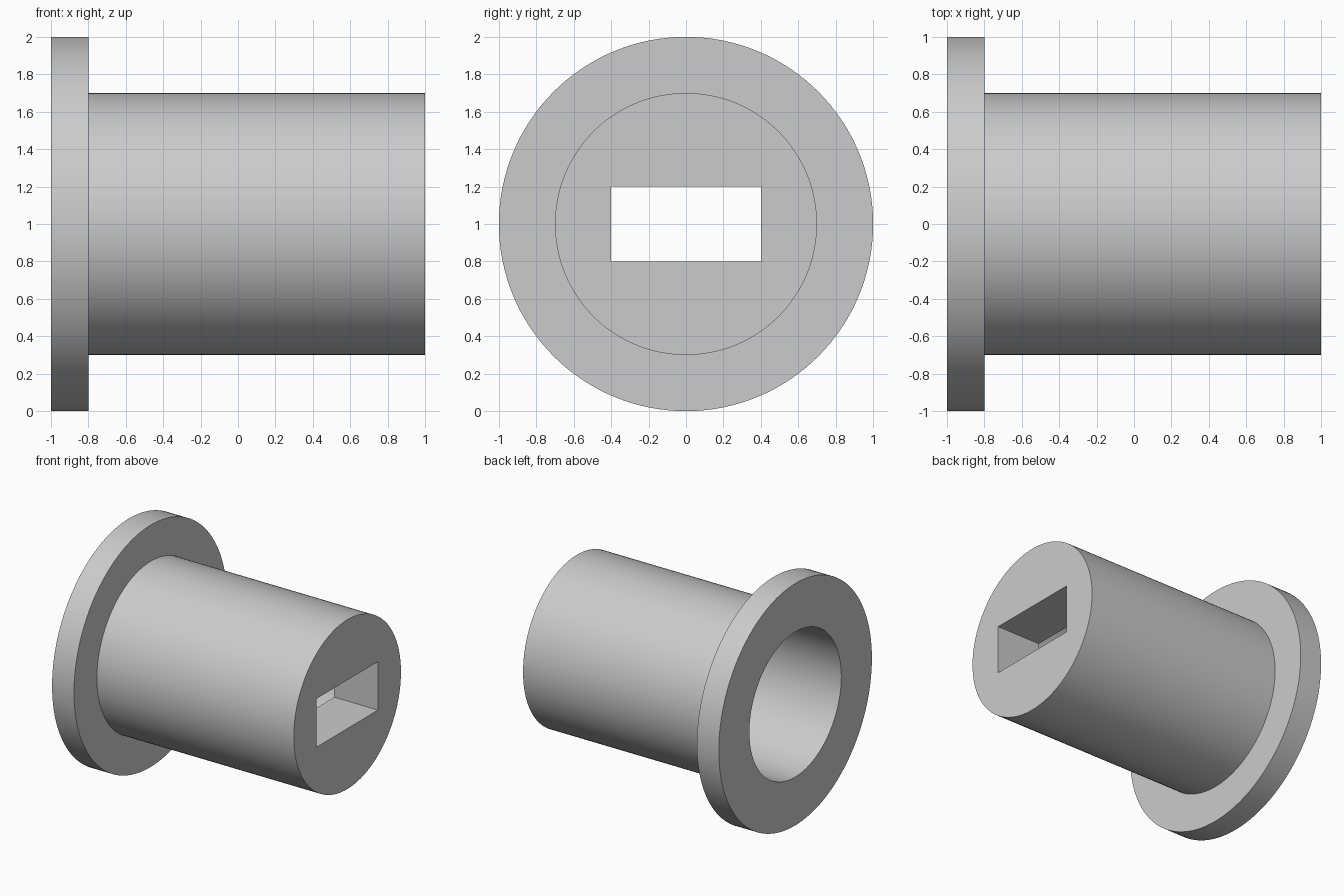
import bpy, bmesh, math
from mathutils import Matrix

cube = bpy.data.objects.get("Cube")
if cube:
    bpy.data.objects.remove(cube, do_unlink=True)

AXIS_Z = 1.0
SEGMENTS = 128

grey = bpy.data.materials.new("light_grey")
grey.use_nodes = True
colour = (0.6, 0.6, 0.6, 1)
grey.diffuse_color = colour
grey.node_tree.nodes["Principled BSDF"].inputs["Base Color"].default_value = colour


def make_object(name, bm):
    bmesh.ops.recalc_face_normals(bm, faces=bm.faces)
    mesh = bpy.data.meshes.new(name)
    bm.to_mesh(mesh)
    bm.free()
    obj = bpy.data.objects.new(name, mesh)
    bpy.context.collection.objects.link(obj)
    mesh.materials.append(grey)
    return obj


# Flanged sleeve with a blind bore: (x, radius) profile turned about the x axis
profile = [(0.6, 0), (0.6, 0.6), (-1, 0.6), (-1, 1), (-0.8, 1), (-0.8, 0.7), (1, 0.7), (1, 0)]
bm = bmesh.new()
points = [bm.verts.new((x, 0, AXIS_Z + r)) for x, r in profile]
edges = [bm.edges.new(pair) for pair in zip(points, points[1:])]
bmesh.ops.spin(bm, geom=points + edges, cent=(0, 0, AXIS_Z), axis=(1, 0, 0),
               angle=math.tau, steps=SEGMENTS)
bmesh.ops.remove_doubles(bm, verts=bm.verts, dist=0.0001)
sleeve = make_object("flanged_sleeve", bm)

# Rectangular slot through the end wall
bm = bmesh.new()
bmesh.ops.create_cube(bm, size=1, matrix=Matrix.Translation((0.8, 0, AXIS_Z))
                      @ Matrix.Diagonal((0.8, 0.8, 0.4, 1)))
cutter = make_object("slot_cutter", bm)
cutter.hide_render = True

bpy.ops.object.select_all(action="DESELECT")
sleeve.select_set(True)
bpy.context.view_layer.objects.active = sleeve
cut = sleeve.modifiers.new("slot", "BOOLEAN")
cut.operation = "DIFFERENCE"
cut.solver = "EXACT"
cut.object = cutter
bpy.ops.object.modifier_apply(modifier=cut.name)
bpy.data.objects.remove(cutter, do_unlink=True)

bpy.ops.object.shade_smooth_by_angle(angle=math.radians(30))
